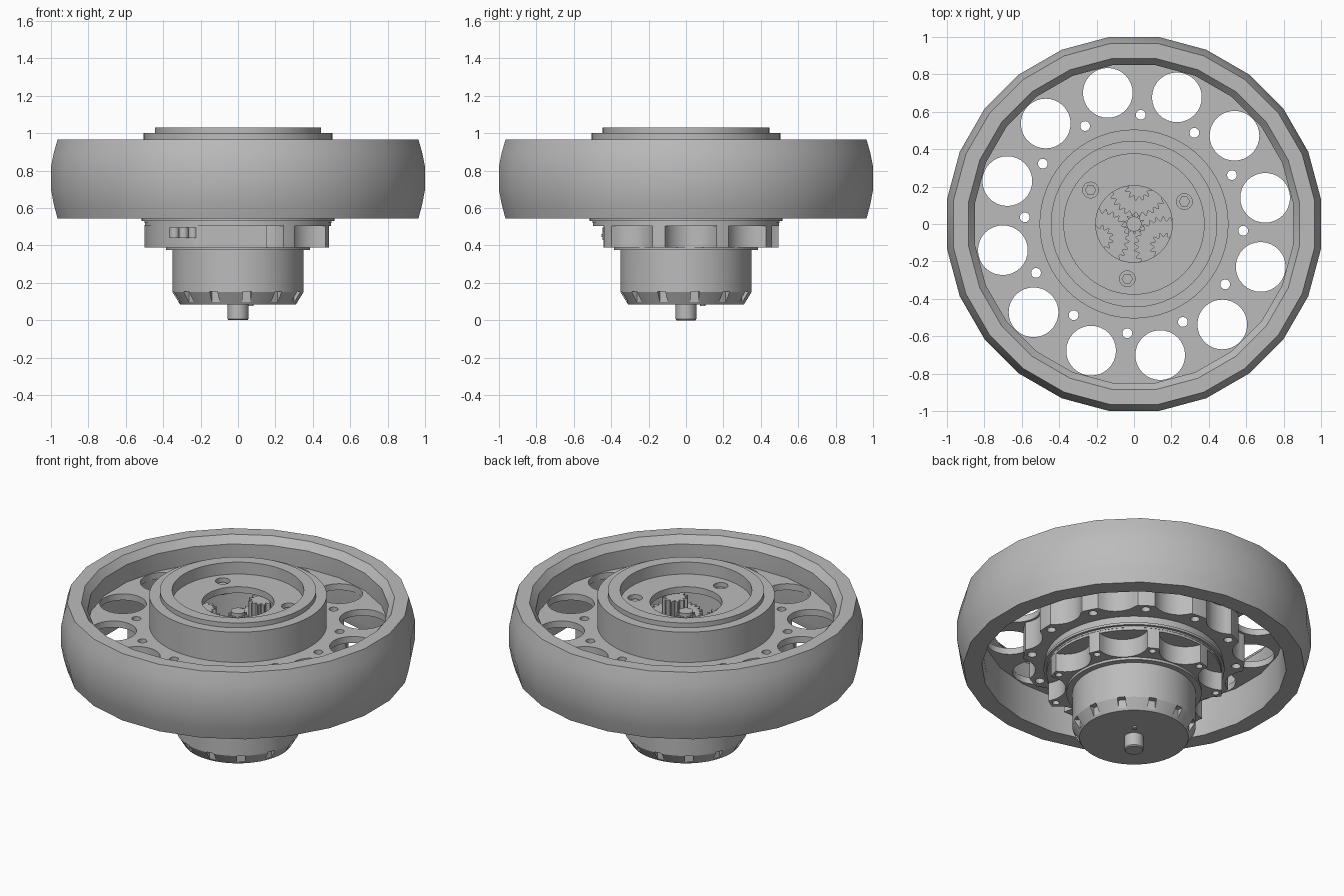
import bpy, bmesh, math
from math import sin, cos, pi, radians, sqrt

cube = bpy.data.objects.get("Cube")
if cube:
    bpy.data.objects.remove(cube, do_unlink=True)

grey = bpy.data.materials.new("machined grey")
grey.use_nodes = True
grey.diffuse_color = (0.5, 0.5, 0.5, 1)
grey.node_tree.nodes["Principled BSDF"].inputs["Base Color"].default_value = (0.5, 0.5, 0.5, 1)


def finish(name, bm, angle=30):
    bmesh.ops.remove_doubles(bm, verts=bm.verts, dist=1e-5)
    bmesh.ops.recalc_face_normals(bm, faces=bm.faces)
    mesh = bpy.data.meshes.new(name)
    bm.to_mesh(mesh)
    bm.free()
    mesh.materials.append(grey)
    ob = bpy.data.objects.new(name, mesh)
    bpy.context.collection.objects.link(ob)
    smooth(ob, angle)
    return ob


def select(ob):
    bpy.ops.object.select_all(action='DESELECT')
    ob.select_set(True)
    bpy.context.view_layer.objects.active = ob


def smooth(ob, angle=30):
    select(ob)
    bpy.ops.object.shade_smooth_by_angle(angle=radians(angle))


def sweep(bm, loops):
    """Join matching closed vertex loops with quads, last loop back to first."""
    rows = [[bm.verts.new(p) for p in loop] for loop in loops]
    n = len(rows[0])
    for a, b in zip(rows, rows[1:] + rows[:1]):
        for i in range(n):
            j = (i + 1) % n
            bm.faces.new((a[i], a[j], b[j], b[i]))


def lathe(name, profile, sides=72, turn=0.0, centre=(0, 0)):
    """Revolve a closed (radius, height) profile."""
    bm = bmesh.new()
    angles = [2 * pi * i / sides + turn for i in range(sides)]
    sweep(bm, [[(centre[0] + max(r, 1e-7) * cos(a), centre[1] + max(r, 1e-7) * sin(a), z)
                for a in angles] for r, z in profile])
    bmesh.ops.dissolve_degenerate(bm, dist=1e-6, edges=bm.edges)
    return finish(name, bm)


def disc(name, r, z0, z1, centre=(0, 0), sides=32):
    return lathe(name, [(0, z0), (r, z0), (r, z1), (0, z1)], sides, 0, centre)


def ring_prism(name, outline, inner, z0, z1, n, centre=(0, 0)):
    """Upright ring whose outer radius follows outline(index, angle)."""
    angles = [2 * pi * i / n for i in range(n)]

    def loop(f, z):
        return [(centre[0] + f(i, a) * cos(a), centre[1] + f(i, a) * sin(a), z)
                for i, a in enumerate(angles)]
    bm = bmesh.new()
    hole = lambda i, a: inner
    sweep(bm, [loop(outline, z0), loop(outline, z1), loop(hole, z1), loop(hole, z0)])
    return finish(name, bm, 35)


def polar(r, deg):
    return r * cos(radians(deg)), r * sin(radians(deg))


def cut(ob, bm):
    """Subtract the cutter mesh, then discard it."""
    tool = finish("cutter", bm)
    tool.hide_render = True
    mod = ob.modifiers.new("cut", 'BOOLEAN')
    mod.operation, mod.solver, mod.object = 'DIFFERENCE', 'EXACT', tool
    select(ob)
    bpy.ops.object.modifier_apply(modifier=mod.name)
    bpy.data.objects.remove(tool, do_unlink=True)
    smooth(ob)


def drill(ob, holes, z0, z1):
    bm = bmesh.new()
    for x, y, r in holes:
        made = bmesh.ops.create_cone(bm, cap_ends=True, segments=32, radius1=r, radius2=r,
                                     depth=z1 - z0)
        bmesh.ops.translate(bm, verts=made["verts"], vec=(x, y, (z0 + z1) / 2))
    cut(ob, bm)


def box(name, size, loc):
    bm = bmesh.new()
    bmesh.ops.create_cube(bm, size=1)
    bmesh.ops.scale(bm, vec=size, verts=bm.verts)
    bmesh.ops.translate(bm, vec=loc, verts=bm.verts)
    return finish(name, bm)


def scallop(count, first, dist, bite, outer, a):
    """Radius of a disc with round bites taken out of its edge."""
    step = 2 * pi / count
    d = (a - radians(first) + step / 2) % step - step / 2
    side = dist * sin(d)
    if abs(side) >= bite:
        return outer
    return min(outer, dist * cos(d) - sqrt(bite * bite - side * side))


# Tyre: 24-sided crowned ring
k = 1 / cos(pi / 24)
lathe("tyre", [(r * k, z) for r, z in [
    (0.86, 0.545), (0.965, 0.545), (0.985, 0.62), (1, 0.70), (1, 0.82), (0.985, 0.895),
    (0.965, 0.965), (0.885, 0.965), (0.85, 0.92), (0.85, 0.60)]], 24, pi / 24)

# Wheel web with lightening holes and bolt holes
web = lathe("wheel_web", [(0.48, 0.77), (0.87, 0.77), (0.87, 0.81), (0.48, 0.81)])
bolts = [(*polar(0.585, 30 * i - 3.5), 0.026) for i in range(12)]
drill(web, [(*polar(0.715, 30 * i + 11.3), 0.133) for i in range(12)] + bolts, 0.7, 0.9)

# Scalloped flange under the web
flange = ring_prism("wheel_flange", lambda i, a: scallop(12, 11.3, 0.715, 0.146, 0.63, a),
                    0.48, 0.59, 0.775, 360)
drill(flange, bolts, 0.5, 0.9)

# Gearbox drum, stepped top and recessed cover
drum = lathe("gearbox_drum", [
    (0.515, 0.53), (0.515, 0.545), (0.505, 0.545), (0.505, 1.0), (0.445, 1.0), (0.445, 1.03),
    (0.375, 1.03), (0.375, 0.955), (0.205, 0.955), (0.205, 0.915), (0.42, 0.915), (0.42, 0.53)])
drill(drum, [(*polar(0.295, d), 0.042) for d in (24, 142, 263)], 0.85, 1.0)
for d in (24, 142, 263):
    disc("cover_bolt", 0.03, 0.88, 0.935, polar(0.295, d), 6)


# Planetary gears
def gear(name, r, teeth, z0, z1, centre=(0, 0)):
    depth = (0.022, 0.022, 0.012, 0, 0, 0.012)
    ring_prism(name, lambda i, a: r - depth[i % 6], 0.012, z0, z1, teeth * 6, centre)


gear("sun_gear", 0.055, 10, 0.60, 0.88)
disc("sun_shaft", 0.04, 0.55, 0.90)
for d in (83, 203, 323):
    spot = polar(0.20, d)
    gear("planet_gear", 0.16, 26, 0.66, 0.80, spot)
    gear("planet_pinion", 0.075, 12, 0.80, 0.90, spot)
    disc("planet_pin", 0.03, 0.55, 0.90, spot)
lathe("gearbox_floor", [(0, 0.52), (0.50, 0.52), (0.50, 0.532), (0.43, 0.532), (0.43, 0.56),
                        (0, 0.56)])


# Motor mount: scalloped housing with a plain front left for the sockets
def mount_outline(i, a):
    deg = math.degrees(a)
    if 180 < deg < 290:
        return min(0.495, 0.44 / max(abs(sin(a)), 0.01))
    return scallop(9, 43, 0.54, 0.15, 0.50, a)


mount = ring_prism("motor_mount", mount_outline, 0.3, 0.39, 0.51, 360)
drill(mount, [(*polar(0.465, 23 + 40 * i), 0.02) for i in range(9) if not 170 < 23 + 40 * i < 290],
      0.37, 0.43)
lathe("mount_rim", [(0.3, 0.505), (0.498, 0.505), (0.498, 0.522), (0.3, 0.522)])
lathe("motor_collar", [(0.3, 0.375), (0.385, 0.375), (0.385, 0.40), (0.3, 0.40)])

# Power plug and signal socket on the front of the mount
box("power_plug", (0.14, 0.07, 0.05), (-0.29, -0.385, 0.468))
for i in range(3):
    disc("plug_barrel", 0.026, 0.44, 0.496, (-0.34 + 0.05 * i, -0.42), 16)
box("signal_socket", (0.17, 0.03, 0.045), (-0.05, -0.43, 0.452))
for i in range(8):
    box("signal_pin", (0.01, 0.01, 0.016), (-0.12 + 0.02 * i, -0.446, 0.452))

# Motor can with vent slots around its tapered end
can = lathe("motor_can", [(0, 0.085), (0.31, 0.085), (0.35, 0.15), (0.35, 0.42), (0, 0.42)])
slots = bmesh.new()
for i in range(12):
    a = radians(30 * i + 8)
    made = bmesh.ops.create_cube(slots, size=1)["verts"]
    bmesh.ops.scale(slots, vec=(0.06, 0.045, 0.055), verts=made)
    bmesh.ops.translate(slots, vec=(0.345, 0, 0.125), verts=made)
    for v in made:
        x, y = v.co.x, v.co.y
        v.co.x, v.co.y = x * cos(a) - y * sin(a), x * sin(a) + y * cos(a)
cut(can, slots)

# Output shaft and locating pin
lathe("shaft", [(0, 0), (0.05, 0), (0.055, 0.006), (0.055, 0.1), (0, 0.1)], 32)
disc("locating_pin", 0.014, 0.075, 0.1, (0.07, 0.09), 16)
